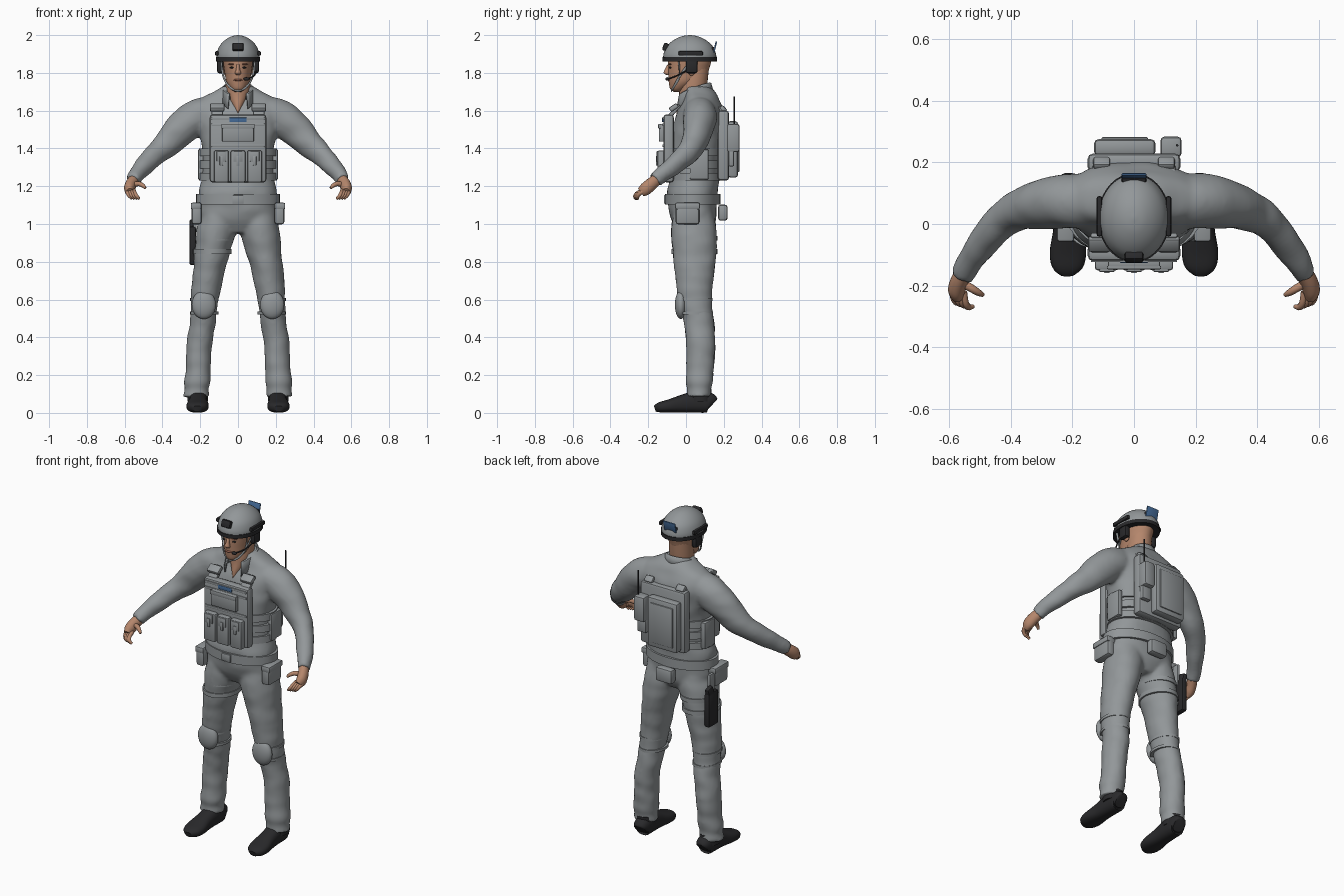
import bpy, bmesh, math
from mathutils import Vector, Euler, noise

if "Cube" in bpy.data.objects:
    bpy.data.objects.remove(bpy.data.objects["Cube"])


def material(name, colour):
    mat = bpy.data.materials.new(name)
    mat.use_nodes = True
    mat.diffuse_color = (*colour, 1)
    mat.node_tree.nodes["Principled BSDF"].inputs["Base Color"].default_value = (*colour, 1)
    return mat


GREY = material("uniform grey", (.29, .31, .32))
BLACK = material("black gear", (.022, .022, .024))
SKIN = material("skin", (.46, .24, .15))
LIP = material("lip", (.3, .12, .08))
BLUE = material("blue patch", (.06, .15, .32))


def finish(name, bm, mat, angle=40):
    bmesh.ops.recalc_face_normals(bm, faces=bm.faces)
    mesh = bpy.data.meshes.new(name)
    bm.to_mesh(mesh)
    bm.free()
    mesh.materials.append(mat)
    obj = bpy.data.objects.new(name, mesh)
    bpy.context.scene.collection.objects.link(obj)
    bpy.ops.object.select_all(action='DESELECT')
    bpy.context.view_layer.objects.active = obj
    obj.select_set(True)
    bpy.ops.object.shade_smooth_by_angle(angle=math.radians(angle))
    return obj


def spline(rings, steps):
    """Smooth the list of rings with a Catmull-Rom curve."""
    out = []
    for i in range(len(rings) - 1):
        a, b, c, d = (rings[max(0, min(len(rings) - 1, i + k))] for k in (-1, 0, 1, 2))
        for j in range(steps):
            t = j / steps
            out.append([q + .5 * t * (r - p + t * (2*p - 5*q + 4*r - s + t * (3*(q - r) + s - p)))
                        for p, q, r, s in zip(a, b, c, d)])
    return out + [list(rings[-1])]


def loft(bm, rings, upright=True, side=1, steps=4, seg=24, power=1.0):
    """Closed tube through rings (x, y, z, radius, radius); upright rings lie level."""
    rings = spline([(side * r[0], *r[1:]) for r in rings], steps)
    centres = [Vector(r[:3]) for r in rings]
    loops = []
    for i, ring in enumerate(rings):
        u, v = Vector((1, 0, 0)), Vector((0, 1, 0))
        if not upright:
            t = (centres[min(i + 1, len(rings) - 1)] - centres[max(i - 1, 0)]).normalized()
            across = t.cross(Vector((0, 0, 1)))
            u = across.normalized() if across.length > .01 else u
            v = u.cross(t)
        loop = []
        for k in range(seg):
            c, s = math.cos(math.tau * k / seg), math.sin(math.tau * k / seg)
            c, s = (math.copysign(abs(w) ** power, w) for w in (c, s))
            loop.append(bm.verts.new(centres[i] + u * c * ring[3] + v * s * ring[4]))
        loops.append(loop)
    for a, b in zip(loops, loops[1:]):
        for k in range(seg):
            bm.faces.new((a[k], a[k - 1], b[k - 1], b[k]))
    bm.faces.new(loops[0])
    bm.faces.new(loops[-1])


def tube(name, rings, mat, **options):
    bm = bmesh.new()
    loft(bm, rings, **options)
    return finish(name, bm, mat)


def band(name, x, y, z, rx, ry, height, mat=GREY):
    return tube(name, [(x, y, z - height / 2, rx, ry), (x, y, z + height / 2, rx, ry)],
                mat, steps=1, seg=36)


def box(name, centre, size, mat=GREY, tilt=0, bevel=.008):
    bm = bmesh.new()
    bmesh.ops.create_cube(bm, size=1)
    bmesh.ops.scale(bm, vec=size, verts=bm.verts)
    bmesh.ops.bevel(bm, geom=bm.edges[:], offset=min(bevel, min(size) * .35), segments=2,
                    profile=.5, affect='EDGES')
    obj = finish(name, bm, mat, 30)
    obj.location, obj.rotation_euler = centre, Euler((tilt, 0, 0))
    return obj


def ball(name, centre, radii, mat, tilt=0):
    bm = bmesh.new()
    bmesh.ops.create_uvsphere(bm, u_segments=24, v_segments=14, radius=1)
    bmesh.ops.scale(bm, vec=radii, verts=bm.verts)
    obj = finish(name, bm, mat)
    obj.location, obj.rotation_euler = centre, Euler((tilt, 0, 0))
    return obj


SIDES = ((1, "left_"), (-1, "right_"))

# Clothing: torso, legs and sleeves fused into one skin
bm = bmesh.new()
loft(bm, [(0, .04, .95, .09, .08), (0, .04, 1.02, .2, .118), (0, .035, 1.1, .205, .13),
          (0, .035, 1.17, .207, .135), (0, .045, 1.25, .19, .13), (0, .05, 1.4, .19, .14),
          (0, .065, 1.52, .22, .135), (0, .078, 1.6, .235, .122), (0, .08, 1.66, .2, .095),
          (0, .075, 1.7, .13, .08), (0, .06, 1.73, .08, .065)], power=.9, seg=36)
for s, side in SIDES:
    loft(bm, [(.1, .04, 1.06, .1, .11), (.118, .042, .95, .105, .12), (.137, .045, .85, .094, .115),
              (.155, .045, .75, .085, .106), (.17, .045, .65, .078, .095), (.18, .055, .55, .07, .085),
              (.19, .072, .45, .068, .08), (.205, .078, .35, .068, .077), (.21, .075, .25, .067, .074),
              (.216, .07, .16, .07, .07), (.218, .07, .13, .064, .065), (.22, .068, .085, .071, .068)],
         side=s)
    loft(bm, [(.13, .075, 1.6, .085, .08), (.22, .075, 1.565, .09, .095), (.3, .065, 1.505, .08, .09),
              (.37, .045, 1.43, .066, .075), (.43, .01, 1.378, .056, .062), (.49, -.06, 1.315, .05, .053),
              (.535, -.125, 1.262, .042, .045), (.555, -.165, 1.23, .037, .04)], side=s, upright=False)
clothes = finish("clothes", bm, GREY)
remesh = clothes.modifiers.new("fuse", 'REMESH')
remesh.mode, remesh.voxel_size = 'VOXEL', .011
soften = clothes.modifiers.new("soften", 'SMOOTH')
soften.factor, soften.iterations = .5, 5
for name in ("fuse", "soften"):
    bpy.ops.object.modifier_apply(modifier=name)
clothes.data.materials.clear()
clothes.data.materials.append(GREY)
# Soft cloth folds
folds = [v.co + v.normal * .005 * noise.noise(Vector((v.co.x * 9, v.co.y * 9, v.co.z * 15)))
         for v in clothes.data.vertices]
for v, co in zip(clothes.data.vertices, folds):
    v.co = co
bpy.ops.object.shade_smooth_by_angle(angle=math.pi)

# Collar open at the throat
bm = bmesh.new()
rows = []
for i in range(29):
    s = i / 14 - 1
    a, drop = s * 2.55, s * s
    top = 1.75 - .06 * drop
    rows.append([bm.verts.new((math.sin(a) * r, .05 + math.cos(a) * r * (1 if math.cos(a) > 0 else 1.25), z))
                 for r, z in ((.07, top - .03), (.077, top), (.084, top - .005), (.097, top - .05 - .03 * drop))])
for a, b in zip(rows, rows[1:]):
    for k in range(3):
        bm.faces.new((a[k], b[k], b[k + 1], a[k + 1]))
collar = finish("collar", bm, GREY)
collar.modifiers.new("thickness", 'SOLIDIFY').thickness = .006

# Head, neck and face
tube("neck", [(0, .01, 1.575, .006, .06), (0, .02, 1.62, .03, .067), (0, .03, 1.67, .055, .068),
              (0, .038, 1.72, .066, .072), (0, .05, 1.83, .064, .072)], SKIN)
tube("head", [(0, -.045, 1.7, .018, .02), (0, -.042, 1.715, .038, .042), (0, -.015, 1.75, .06, .076),
              (0, .008, 1.79, .069, .102), (0, .015, 1.83, .075, .11), (0, .02, 1.87, .079, .114),
              (0, .02, 1.92, .07, .1)], SKIN, seg=32)
tube("nose", [(0, -.088, 1.845, .008, .01), (0, -.098, 1.82, .01, .014),
              (0, -.102, 1.8, .016, .016), (0, -.092, 1.788, .01, .01)], SKIN, seg=12)
ball("lips", (0, -.091, 1.763), (.024, .008, .006), LIP)
for s, side in SIDES:
    ball(side + "eye", (s * .031, -.083, 1.828), (.013, .007, .005), BLACK)
    ball(side + "brow", (s * .032, -.084, 1.846), (.02, .008, .004), LIP)
    ball(side + "ear", (s * .078, .03, 1.815), (.012, .02, .03), SKIN)

# Helmet
tube("helmet", [(0, .02, 1.87, .113, .14), (0, .02, 1.9, .113, .139), (0, .02, 1.94, .099, .122),
                (0, .02, 1.972, .071, .088), (0, .02, 1.993, .036, .045), (0, .02, 2, .004, .005)],
     GREY, seg=40)
band("helmet_rim", 0, .02, 1.872, .117, .145, .022, BLACK)
box("helmet_front_mount", (0, -.108, 1.937), (.06, .028, .042), BLACK, -.35)
box("helmet_back_mount", (0, .142, 1.925), (.08, .02, .025), BLACK, .3)
box("helmet_patch", (0, .154, 1.937), (.08, .008, .062), BLUE, -.24)
for s, side in SIDES:
    box(side + "helmet_rail", (s * .112, .025, 1.903), (.018, .13, .024), BLACK)
    box(side + "earpiece", (s * .094, .03, 1.835), (.034, .062, .075), BLACK, bevel=.012)
    for label, y in (("front", -.04), ("rear", .03)):
        tube(side + label + "_chin_strap", [(s * .09, y, 1.87, .003, .006), (s * .077, -.035, 1.78, .003, .006),
             (s * .045, -.065, 1.725, .003, .006), (0, -.078, 1.704, .003, .006)], GREY, upright=False, seg=8)
tube("microphone_boom", [(.1, .01, 1.815, .004, .004), (.085, -.05, 1.785, .004, .004),
                         (.05, -.095, 1.768, .004, .004)], BLACK, upright=False, seg=8)
ball("microphone", (.045, -.1, 1.768), (.016, .009, .009), BLACK)

# Vest front
box("front_plate", (0, -.092, 1.4), (.3, .055, .36), bevel=.016)
box("flap_pouch", (0, -.127, 1.483), (.17, .034, .095))
box("flap_pouch_lid", (0, -.141, 1.517), (.176, .012, .026))
box("chest_patch", (0, -.122, 1.551), (.09, .008, .024), BLUE, bevel=.002)
for i, z in enumerate((1.415, 1.525, 1.56)):
    box("front_webbing_%d" % i, (0, -.12, z), (.28, .008, .014), bevel=.003)
for i in (-1, 0, 1):
    x = i * .088
    box("magazine_pouch_%d" % (i + 2), (x, -.128, 1.305), (.078, .045, .17), bevel=.01)
    box("magazine_flap_%d" % (i + 2), (x, -.15, 1.358), (.05, .012, .055))
    box("magazine_tab_%d" % (i + 2), (x, -.155, 1.335), (.018, .009, .05), bevel=.003)

# Vest back, pack and radio
box("back_plate", (0, .198, 1.415), (.3, .06, .37), bevel=.016)
box("pack", (-.03, .248, 1.395), (.2, .055, .3), bevel=.016)
box("pack_panel", (-.03, .276, 1.395), (.15, .012, .24))
box("radio", (.12, .25, 1.455), (.068, .066, .15), bevel=.012)
box("radio_pouch", (.12, .24, 1.35), (.06, .03, .09))
band("antenna", .14, .255, 1.6, .004, .004, .15, BLACK)

# Cummerbund and shoulder fittings
for i, z in enumerate((1.25, 1.315, 1.38)):
    band("side_band_%d" % i, 0, .05, z, .206, .147, .042)
for s, side in SIDES:
    box(side + "side_panel", (s * .197, .07, 1.315), (.03, .1, .16))
    box(side + "front_shoulder_strap", (s * .11, -.062, 1.598), (.062, .085, .022), tilt=.85)
    box(side + "front_buckle", (s * .11, -.065, 1.617), (.078, .05, .026), tilt=.6)
    box(side + "back_shoulder_strap", (s * .105, .18, 1.6), (.06, .07, .022), tilt=-.9)
    box(side + "back_buckle", (s * .105, .197, 1.608), (.055, .04, .026), tilt=-.8)

# Belt and its pouches
band("belt", 0, .036, 1.13, .222, .146, .055)
box("belt_buckle", (0, -.11, 1.13), (.06, .014, .045))
box("rear_pouch", (0, .195, 1.06), (.11, .05, .085), bevel=.014)
for s, side in SIDES:
    box(side + "belt_pouch", (s * .219, .008, 1.055), (.052, .125, .115), bevel=.014)
    box(side + "belt_pouch_lid", (s * .222, .008, 1.095), (.056, .13, .035))

# Thigh holster
box("holster", (-.24, .1, .885), (.036, .095, .205), BLACK, bevel=.012)
box("holster_grip", (-.243, .12, .985), (.028, .05, .07), BLACK, -.3)
box("holster_hanger", (-.228, .085, 1.02), (.018, .05, .13))
for i, (x, z) in enumerate(((.136, .855), (.124, .925))):
    band("thigh_strap_%d" % i, -x, .045, z, .101, .122, .025)

# Knee pads, boots and hands
for s, side in SIDES:
    ball(side + "knee_pad", (s * .181, -.027, .572), (.064, .032, .075), GREY)
    for label, z in (("upper", .6), ("lower", .53)):
        band(side + label + "_knee_strap", s * .178, .052 if z < .55 else .049, z, .075, .092, .016)
    tube(side + "boot", [(.208, .138, .045, .034, .038), (.209, .12, .055, .046, .054),
         (.21, .05, .058, .049, .057), (.212, -.02, .048, .05, .047), (.214, -.09, .036, .059, .035),
         (.216, -.14, .029, .05, .027), (.216, -.165, .022, .022, .016)], BLACK, side=s, upright=False, power=.8)
    band(side + "ankle", s * .213, .075, .09, .055, .06, .06, BLACK)
    tube(side + "palm", [(.549, -.155, 1.235, .028, .031), (.566, -.185, 1.21, .029, .034),
         (.575, -.215, 1.185, .028, .034), (.573, -.238, 1.168, .018, .026)], SKIN, side=s, upright=False)
    for i in range(4):
        k = i * .0125
        tube(side + "finger_%d" % i, [(.552 + k, -.22 + k * .3, 1.178, .011, .011),
             (.547 + k, -.255 + k * .4, 1.165, .011, .011), (.537 + k, -.27 + k * .4, 1.148, .01, .01),
             (.522 + k, -.267 + k * .3, 1.133, .007, .007)], SKIN, side=s, upright=False, seg=10)
    tube(side + "thumb", [(.56, -.19, 1.205, .014, .016), (.528, -.208, 1.213, .013, .013),
         (.505, -.222, 1.204, .011, .011), (.49, -.23, 1.19, .007, .007)], SKIN, side=s, upright=False, seg=10)
